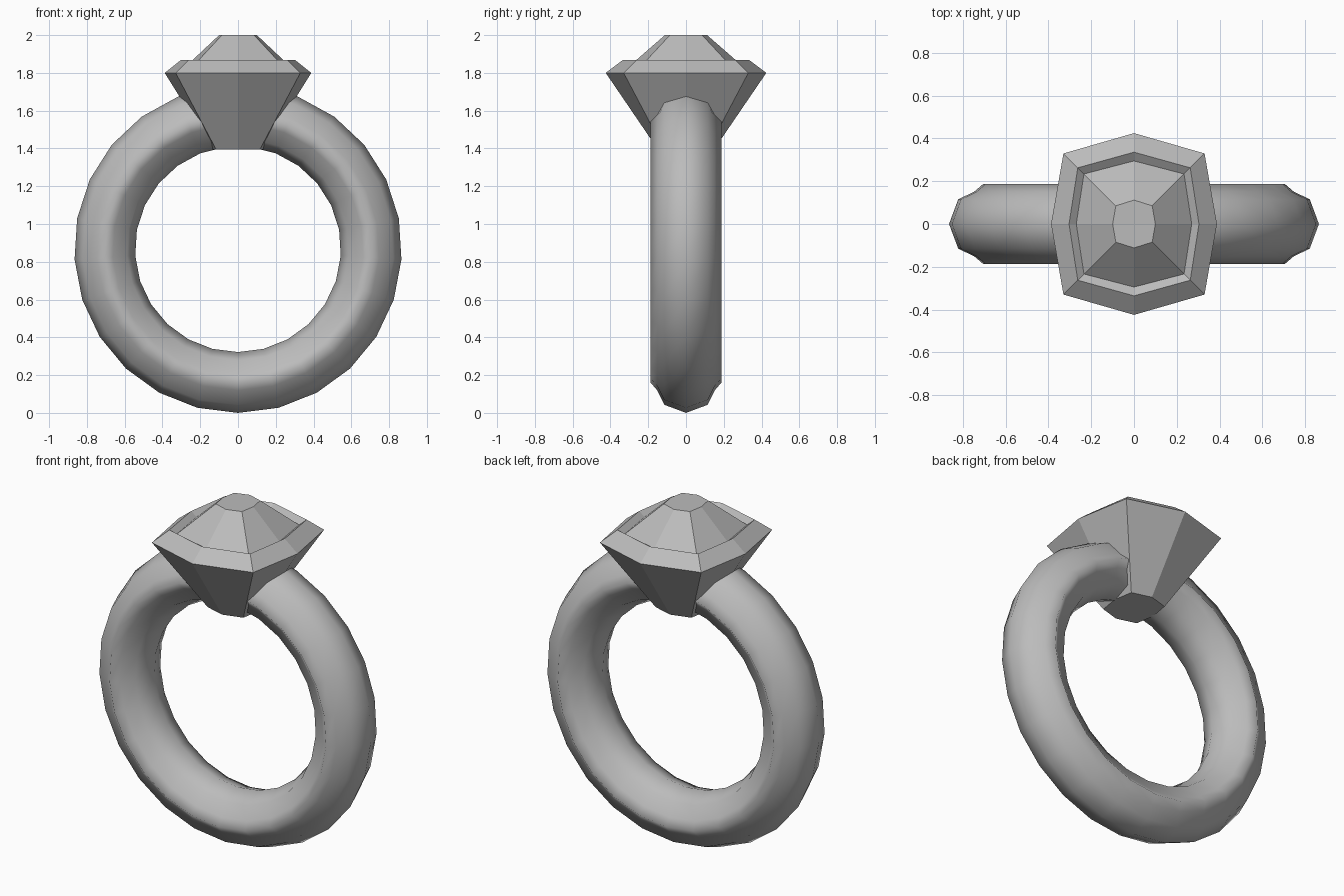
import bpy, bmesh
from math import sin, cos, tau

if "Cube" in bpy.data.objects:
    bpy.data.objects.remove(bpy.data.objects["Cube"], do_unlink=True)

grey = bpy.data.materials.new("plain_grey")
grey.use_nodes = True
colour = (0.5, 0.5, 0.5, 1)
grey.diffuse_color = colour
grey.node_tree.nodes["Principled BSDF"].inputs["Base Color"].default_value = colour


def loft(name, rings, closed, smooth):
    """Skin a list of point loops; close the last to the first or cap both ends."""
    bm = bmesh.new()
    loops = [[bm.verts.new(p) for p in ring] for ring in rings]
    pairs = list(zip(loops, loops[1:]))
    if closed:
        pairs.append((loops[-1], loops[0]))
    else:
        bm.faces.new(loops[0])
        bm.faces.new(loops[-1])
    for a, b in pairs:
        for i in range(len(a)):
            j = (i + 1) % len(a)
            bm.faces.new((a[i], a[j], b[j], b[i]))
    bmesh.ops.recalc_face_normals(bm, faces=bm.faces)
    for f in bm.faces:
        f.smooth = smooth
    mesh = bpy.data.meshes.new(name)
    bm.to_mesh(mesh)
    bm.free()
    mesh.materials.append(grey)
    obj = bpy.data.objects.new(name, mesh)
    bpy.context.collection.objects.link(obj)
    return obj


# Band: a ridged section (radial offset, y) swept round a 25-sided circle
quarter = [(0.161, 0), (0.118, 0.115), (0.042, 0.152), (0, 0.188)]
half = quarter + [(-r, y) for r, y in quarter[-2::-1]]
section = half + [(r, -y) for r, y in half[-2:0:-1]]
SEGMENTS, MAJOR, CENTRE = 25, 0.706, 0.867
band = []
for k in range(SEGMENTS):
    a = tau * k / SEGMENTS
    band.append([((MAJOR + r) * sin(a), y, CENTRE - (MAJOR + r) * cos(a))
                 for r, y in section])
loft("ring_band", band, True, True)


# Gem: eight-sided levels given as side x, corner, front y and height
def octagon(x, c, y, z):
    return [(x, 0, z), (c, c, z), (0, y, z), (-c, c, z),
            (-x, 0, z), (-c, -c, z), (0, -y, z), (c, -c, z)]


levels = [
    (0.136, 0.116, 0.149, 1.395),  # flat bottom
    (0.388, 0.33, 0.425, 1.8),     # girdle
    (0.304, 0.263, 0.336, 1.867),  # rim
    (0.27, 0.234, 0.295, 1.84),    # groove
    (0.1, 0.085, 0.112, 2.0),      # table
]
loft("gem", [octagon(*lv) for lv in levels], False, False)
